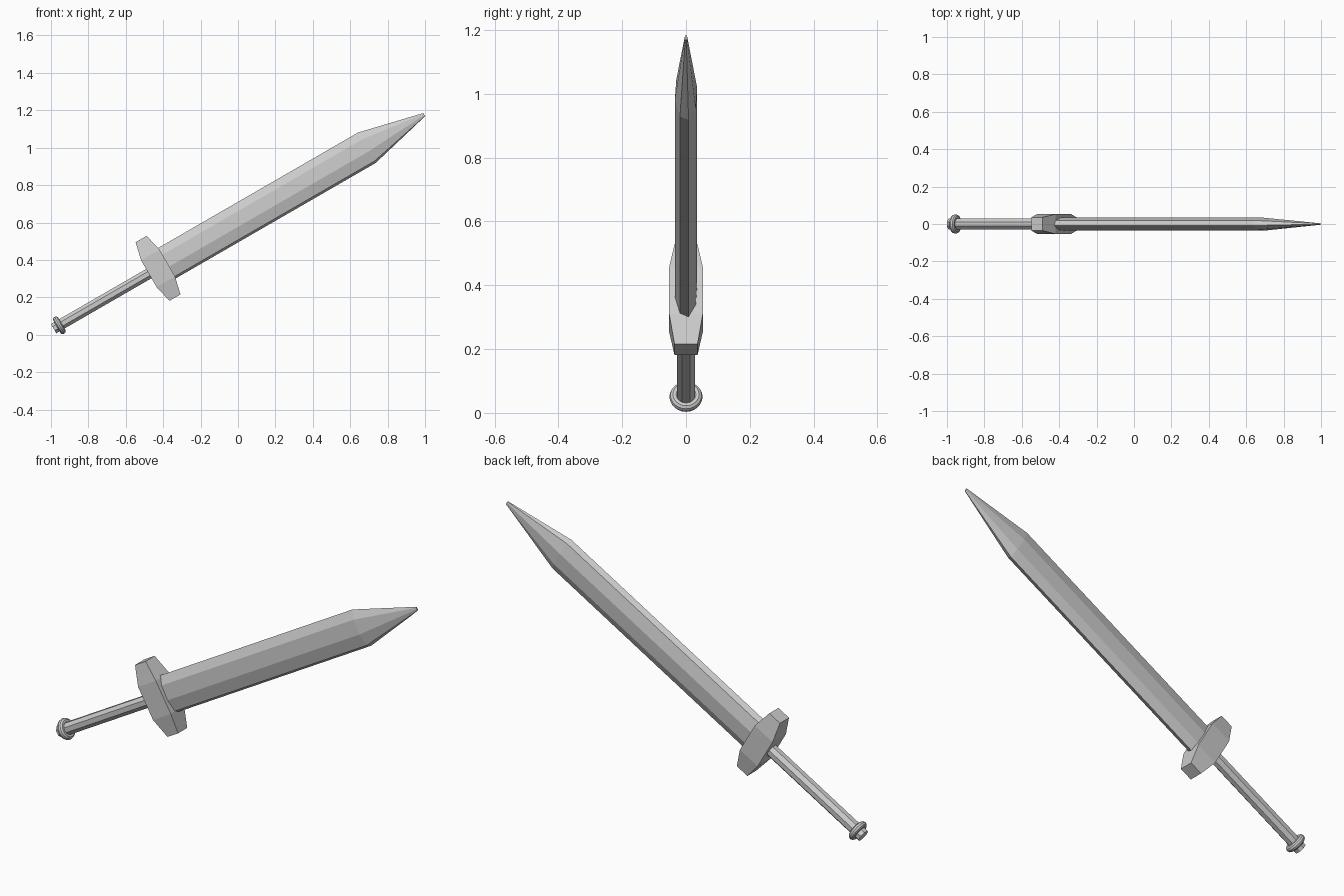
import bpy, bmesh
from math import sin, cos, pi, radians
from mathutils import Matrix

if "Cube" in bpy.data.objects:
    bpy.data.objects.remove(bpy.data.objects["Cube"])

# Sword frame: local x runs to the tip, z across the blade, tilted 30 degrees
FRAME = Matrix.Translation((-0.4275, 0, 0.355)) @ Matrix.Rotation(radians(-30), 4, 'Y')


def loft(name, rings):
    """Skin equal-length rings of points into a closed solid."""
    bm = bmesh.new()
    loops = [[bm.verts.new(p) for p in ring] for ring in rings]
    n = len(loops[0])
    for a, b in zip(loops, loops[1:]):
        for i in range(n):
            j = (i + 1) % n
            bm.faces.new((a[i], a[j], b[j], b[i]))
    bm.faces.new(loops[0])
    bm.faces.new(loops[-1])
    bmesh.ops.recalc_face_normals(bm, faces=bm.faces)
    mesh = bpy.data.meshes.new(name)
    bm.to_mesh(mesh)
    bm.free()
    ob = bpy.data.objects.new(name, mesh)
    bpy.context.collection.objects.link(ob)
    ob.matrix_world = FRAME
    return ob


def oval(x, ry, rz, phase=0.0, n=8):
    return [(x, ry * cos(phase + 2 * pi * i / n), rz * sin(phase + 2 * pi * i / n))
            for i in range(n)]


def rect(z, hx, hy):
    return [(-hx, -hy, z), (hx, -hy, z), (hx, hy, z), (-hx, hy, z)]


# Eight-sided flattened blade with tapered point
twist = radians(13)
loft("blade", [oval(x, ry, rz, twist) for x, ry, rz in
               [(0.0, 0.036, 0.0965), (1.289, 0.036, 0.0965), (1.643, 0.004, 0.01)]])

# Cross guard, thick in the middle and narrower at both ends
loft("guard", [rect(z, hx, hy) for z, hx, hy in
               [(-0.181, 0.034, 0.036), (-0.083, 0.057, 0.053),
                (0.083, 0.057, 0.053), (0.181, 0.034, 0.036)]])

# Faceted grip
loft("grip", [oval(x, 0.031, 0.031, pi / 8) for x in (-0.645, 0.0)])

# Pommel ring
bpy.ops.mesh.primitive_torus_add(major_radius=0.036, minor_radius=0.016,
                                 major_segments=24, minor_segments=10)
ring = bpy.context.object
ring.name = "pommel_ring"
ring.matrix_world = FRAME @ Matrix.Translation((-0.609, 0, 0)) @ Matrix.Rotation(pi / 2, 4, 'Y')
bpy.ops.object.shade_smooth_by_angle()
